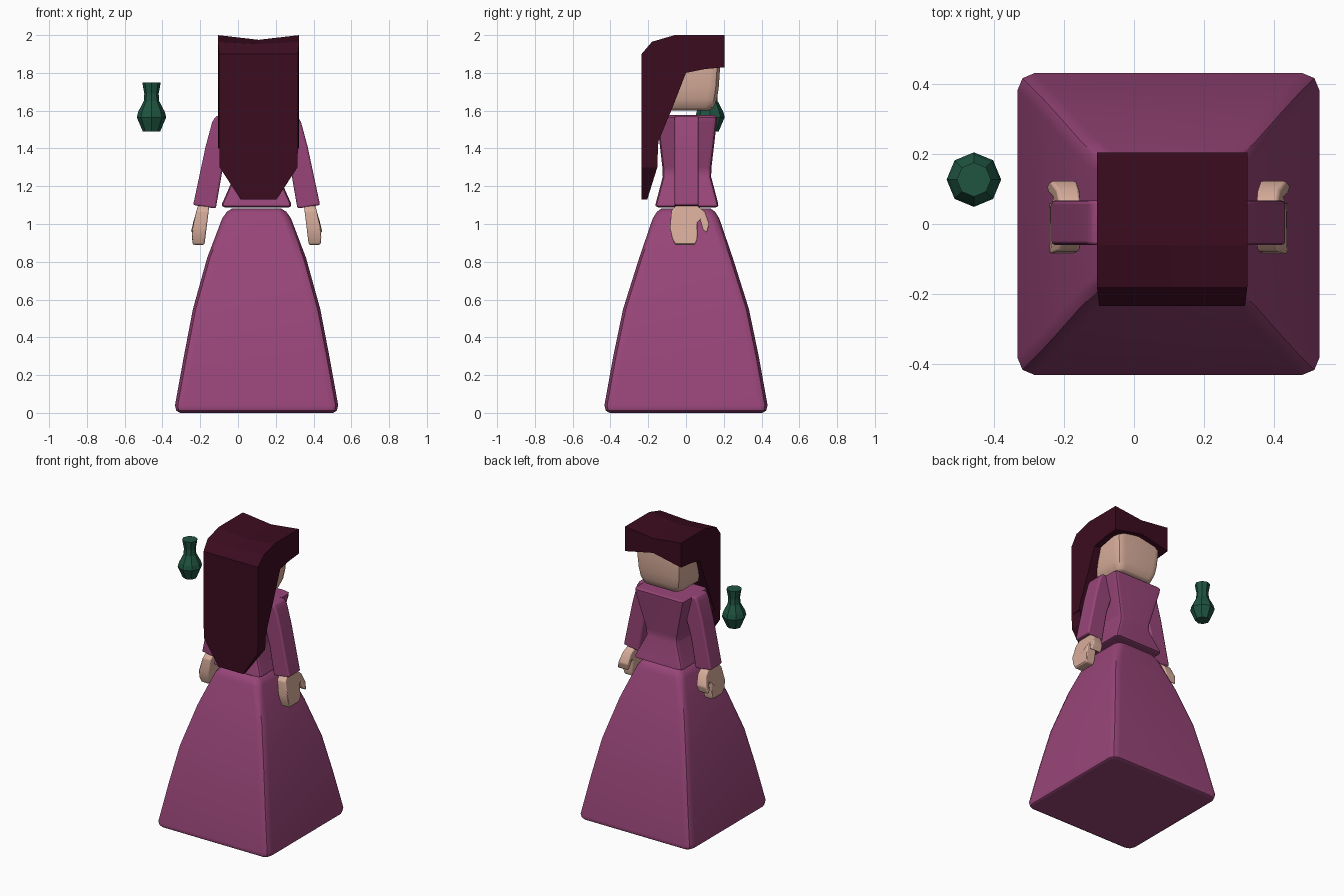
import bpy, bmesh, math

if "Cube" in bpy.data.objects:
    bpy.data.objects.remove(bpy.data.objects["Cube"])

CX = 0.0985          # centre line of the figure


def material(name, rgb):
    m = bpy.data.materials.new(name)
    m.diffuse_color = (*rgb, 1)
    m.use_nodes = True
    m.node_tree.nodes["Principled BSDF"].inputs["Base Color"].default_value = m.diffuse_color
    return m


DRESS = material("plum cloth", (0.314, 0.060, 0.188))
SKIN = material("skin", (0.687, 0.418, 0.328))
HAIR = material("dark hair", (0.045, 0.0037, 0.014))
GREEN = material("green glaze", (0.014, 0.089, 0.053))


def make(name, bm, mat, smooth=True, bevel=0):
    bmesh.ops.recalc_face_normals(bm, faces=bm.faces)
    me = bpy.data.meshes.new(name)
    bm.to_mesh(me)
    bm.free()
    ob = bpy.data.objects.new(name, me)
    bpy.context.collection.objects.link(ob)
    me.materials.append(mat)
    if bevel:
        mod = ob.modifiers.new("soft edges", 'BEVEL')
        mod.width, mod.segments = bevel, 2
        mod.limit_method, mod.angle_limit = 'ANGLE', math.radians(35)
    if smooth:
        bpy.ops.object.select_all(action='DESELECT')
        ob.select_set(True)
        bpy.context.view_layer.objects.active = ob
        bpy.ops.object.shade_smooth_by_angle(angle=math.radians(40))
        mod = ob.modifiers.new("weighted", 'WEIGHTED_NORMAL')
        mod.keep_sharp = True
    return ob


def loft(rings):
    """Join equal-length closed rings of points and cap both ends."""
    bm = bmesh.new()
    vs = [[bm.verts.new(p) for p in r] for r in rings]
    n = len(vs[0])
    for a, b in zip(vs, vs[1:]):
        for i in range(n):
            j = (i + 1) % n
            bm.faces.new((a[i], a[j], b[j], b[i]))
    bm.faces.new(vs[0][::-1])
    bm.faces.new(vs[-1])
    return bm


def rounded_rect(hx, hy, r, z, x0=CX, y0=0.0):
    pts = []
    for k, (sx, sy) in enumerate(((1, 1), (-1, 1), (-1, -1), (1, -1))):
        for s in range(3):
            a = math.radians(90 * k + 45 * s)
            pts.append((x0 + sx * (hx - r) + r * math.cos(a),
                        y0 + sy * (hy - r) + r * math.sin(a), z))
    return pts


def rounded_loft(name, sections, mat, y0=0.0):
    return make(name, loft([rounded_rect(hx, hy, r, z, y0=y0)
                            for z, hx, hy, r in sections]), mat)


# Bell-shaped square skirt
rounded_loft("skirt", [
    (0.0, 0.405, 0.405, 0.03), (0.012, 0.425, 0.425, 0.045), (0.04, 0.432, 0.432, 0.05),
    (0.30, 0.385, 0.385, 0.05), (0.55, 0.337, 0.333, 0.05), (0.82, 0.262, 0.248, 0.05),
    (1.03, 0.182, 0.176, 0.05), (1.065, 0.157, 0.154, 0.045), (1.082, 0.13, 0.13, 0.03)], DRESS)

# Bodice with narrow waist and square shoulders
rounded_loft("bodice", [
    (1.088, 0.17, 0.152, 0.02), (1.095, 0.183, 0.166, 0.025), (1.11, 0.182, 0.165, 0.025),
    (1.25, 0.12, 0.128, 0.025), (1.30, 0.124, 0.13, 0.025), (1.54, 0.186, 0.158, 0.025),
    (1.565, 0.188, 0.16, 0.025), (1.576, 0.175, 0.147, 0.02)], DRESS, y0=0.005)

# Head, tapering to the chin
rounded_loft("head", [
    (1.60, 0.115, 0.115, 0.03), (1.615, 0.142, 0.142, 0.045), (1.66, 0.161, 0.161, 0.055),
    (1.72, 0.17, 0.17, 0.055), (1.82, 0.177, 0.177, 0.055), (1.92, 0.17, 0.17, 0.05)],
    SKIN, y0=0.003)

# Sleeves (outline: offset from centre line, height)
sleeve = [(0.12, 1.572), (0.215, 1.572), (0.235, 1.54), (0.27, 1.41),
          (0.336, 1.10), (0.216, 1.082), (0.18, 1.29), (0.13, 1.45)]
# Hands (outline: depth, height) with a separate thumb lobe
hand = [(-0.05, 1.10), (0.055, 1.10), (0.10, 1.065), (0.124, 1.0), (0.11, 0.952),
        (0.09, 0.97), (0.075, 1.02), (0.06, 1.005), (0.06, 0.925), (0.05, 0.89),
        (-0.06, 0.89), (-0.075, 0.93), (-0.085, 0.98), (-0.078, 1.07)]


def hand_ring(side, inner):
    ring = []
    for y, z in hand:
        t = (1.10 - z) / 0.21
        if inner:
            off = 0.25 + 0.026 * t
        else:
            off = 0.31 + 0.04 * min(t / 0.7, 1) - 0.05 * max(t - 0.75, 0)
        ring.append((CX + side * off, y, z))
    return ring


for side, label in ((-1, "left"), (1, "right")):
    make(label + "_sleeve", loft([[(CX + side * o, y, z) for o, z in sleeve]
                                  for y in (-0.06, 0.067)]), DRESS, bevel=0.01)
    make(label + "_hand", loft([hand_ring(side, True), hand_ring(side, False)]),
         SKIN, bevel=0.008)

# Hair cap: side outline (depth, height, height change at the centre line)
HX = 0.109
cap = [(-0.235, 1.40, 0), (-0.235, 1.90, 0), (-0.18, 1.965, -0.012), (-0.06, 2.0, -0.025),
       (0.205, 2.0, -0.025), (0.205, 1.83, 0.045), (0.10, 1.82, 0.03), (0.0, 1.80, 0.02),
       (-0.07, 1.62, 0), (-0.145, 1.44, 0), (-0.15, 1.40, 0)]
make("hair_cap", loft([[(HX + 0.215 * s * (0.97 if y < -0.2 else 1), y, z + d * (1 - abs(s)))
                        for y, z, d in cap] for s in (-1, 0, 1)]), HAIR, smooth=False)

# Long hair tail, tapering to a blunt tip
tail = [(1.41, 0.208, -0.148), (1.30, 0.206, -0.152), (1.13, 0.095, -0.205)]
make("hair_tail", loft([[(HX - h, -0.235, z), (HX + h, -0.235, z),
                         (HX + h, y, z), (HX - h, y, z)] for z, h, y in tail]),
     HAIR, smooth=False)

# Eight-sided floating vase
vase = [(1.49, 0.046), (1.565, 0.078), (1.595, 0.07), (1.65, 0.041),
        (1.69, 0.038), (1.75, 0.049)]
make("vase", loft([[(-0.458 + r * math.cos(k * math.pi / 4),
                     0.127 + r * math.sin(k * math.pi / 4), z) for k in range(8)]
                   for z, r in vase]), GREEN, smooth=False)
